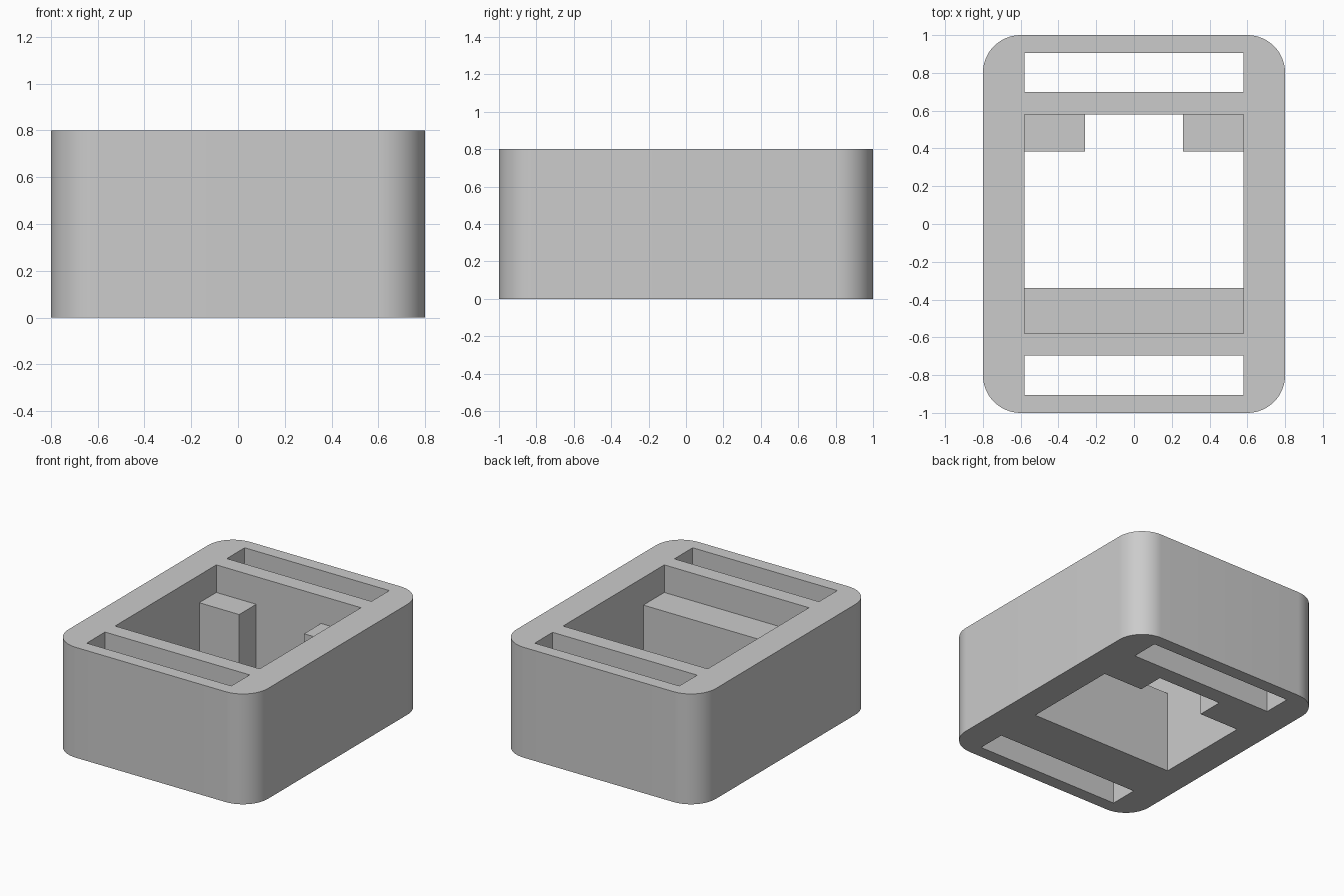
import bpy, bmesh
from math import cos, sin, pi, radians

if "Cube" in bpy.data.objects:
    bpy.data.objects.remove(bpy.data.objects["Cube"], do_unlink=True)

HEIGHT, STEP = 0.8, 0.6        # full height, height of ledge and posts
HALF_X, HALF_Y, RADIUS = 0.8, 1.0, 0.2
INNER = 0.58                   # half width of every opening
OVER = 0.2                     # cutter overshoot

grey = bpy.data.materials.new("light_grey")
grey.use_nodes = True
colour = (0.6, 0.6, 0.6, 1)
grey.diffuse_color = colour
grey.node_tree.nodes["Principled BSDF"].inputs["Base Color"].default_value = colour


def prism(name, outline, z0, z1):
    """Extrude a counter-clockwise outline from z0 up to z1."""
    bm = bmesh.new()
    base = bm.faces.new([bm.verts.new((x, y, z0)) for x, y in outline])
    top = bmesh.ops.extrude_face_region(bm, geom=[base], use_keep_orig=True)["geom"]
    verts = [v for v in top if isinstance(v, bmesh.types.BMVert)]
    bmesh.ops.translate(bm, verts=verts, vec=(0, 0, z1 - z0))
    bmesh.ops.recalc_face_normals(bm, faces=bm.faces[:])
    mesh = bpy.data.meshes.new(name)
    bm.to_mesh(mesh)
    bm.free()
    ob = bpy.data.objects.new(name, mesh)
    bpy.context.collection.objects.link(ob)
    return ob


def rect(x, y0, y1):
    return [(-x, y0), (x, y0), (x, y1), (-x, y1)]


def rounded_rect(hx, hy, r, steps=16):
    pts = []
    for i, (sx, sy) in enumerate([(1, 1), (-1, 1), (-1, -1), (1, -1)]):
        for k in range(steps + 1):
            a = (i + k / steps) * pi / 2
            pts.append((sx * (hx - r) + r * cos(a), sy * (hy - r) + r * sin(a)))
    return pts


# Solid body with rounded upright corners
body = prism("housing", rounded_rect(HALF_X, HALF_Y, RADIUS), 0, HEIGHT)
body.data.materials.append(grey)

# Strap slots at both ends, upper pocket, and the notched opening below it,
# which leaves the front ledge and the two back posts standing
notched = [(-INNER, -0.34), (INNER, -0.34), (INNER, 0.385), (0.26, 0.385),
           (0.26, INNER), (-0.26, INNER), (-0.26, 0.385), (-INNER, 0.385)]
cutters = [
    prism("back_slot_cutter", rect(INNER, 0.7, 0.905), -OVER, HEIGHT + OVER),
    prism("front_slot_cutter", rect(INNER, -0.905, -0.695), -OVER, HEIGHT + OVER),
    prism("pocket_cutter", rect(INNER, -INNER, INNER), STEP, HEIGHT + OVER),
    prism("opening_cutter", notched, -OVER, STEP + OVER / 2),
]
bpy.ops.object.select_all(action="DESELECT")
bpy.context.view_layer.objects.active = body
body.select_set(True)
for cutter in cutters:
    cutter.hide_render = True
    mod = body.modifiers.new(cutter.name, "BOOLEAN")
    mod.operation, mod.solver, mod.object = "DIFFERENCE", "EXACT", cutter
    bpy.ops.object.modifier_apply(modifier=mod.name)
    bpy.data.objects.remove(cutter, do_unlink=True)

# Merge the flat leftovers of the cuts, then smooth only the rounded corners
bm = bmesh.new()
bm.from_mesh(body.data)
bmesh.ops.remove_doubles(bm, verts=bm.verts[:], dist=0.0001)
bmesh.ops.dissolve_limit(bm, angle_limit=radians(1), verts=bm.verts[:], edges=bm.edges[:])
bm.to_mesh(body.data)
bm.free()
bpy.ops.object.shade_smooth_by_angle(angle=radians(30))
